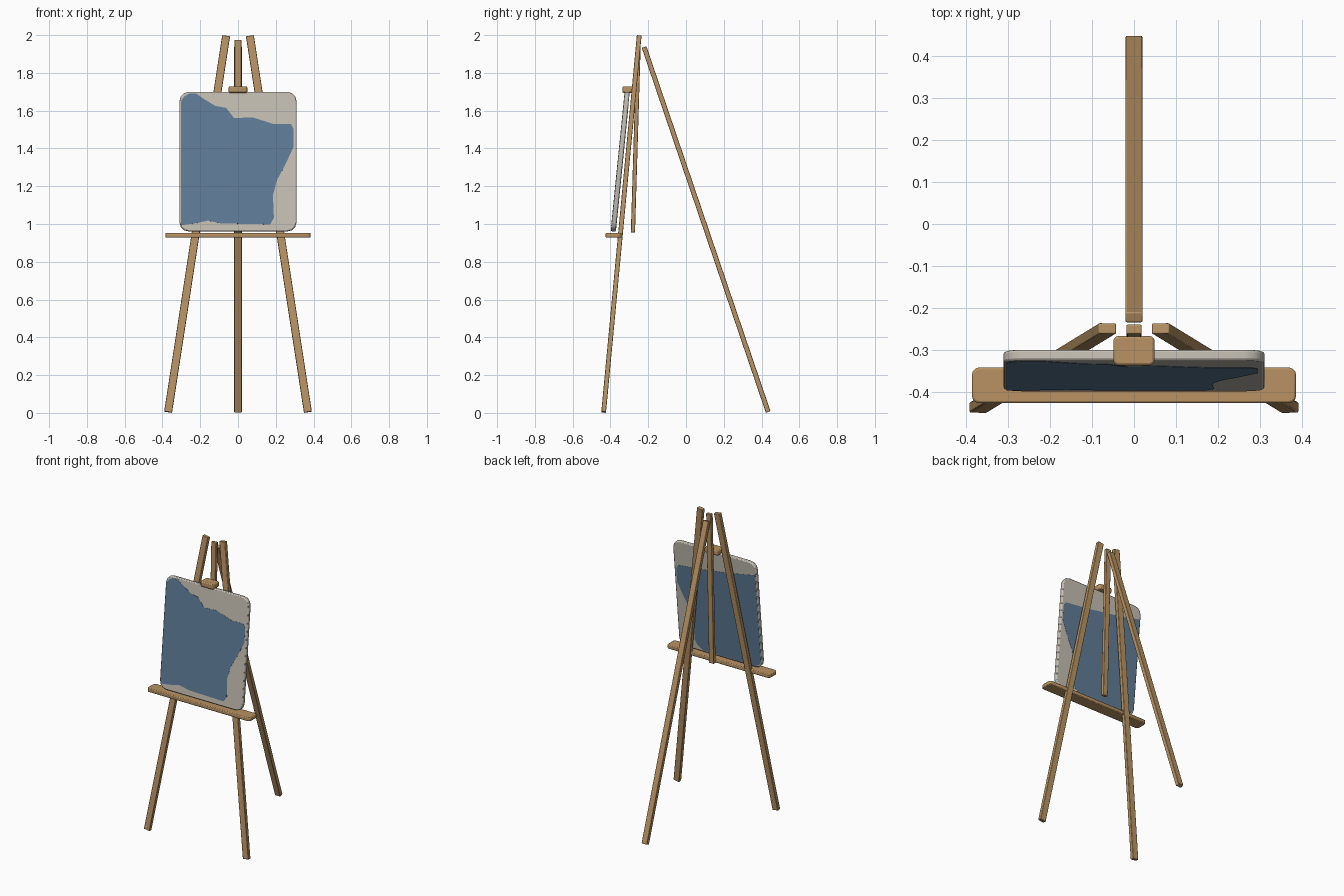
import bpy
import bmesh
from mathutils import Vector, Matrix

if "Cube" in bpy.data.objects:
    bpy.data.objects.remove(bpy.data.objects["Cube"], do_unlink=True)


def make_material(name, color):
    material = bpy.data.materials.new(name)
    material.use_nodes = True
    material.diffuse_color = color
    shader = material.node_tree.nodes["Principled BSDF"]
    shader.inputs["Base Color"].default_value = color
    shader.inputs["Roughness"].default_value = 0.8
    return material


wood = make_material("warm wood", (0.48, 0.29, 0.125, 1))
linen = make_material("pale canvas", (0.56, 0.52, 0.45, 1))
paint = make_material("blue paint", (0.115, 0.205, 0.315, 1))


def finish(name, bm, material, matrix, bevel=0.0):
    """Turn a bmesh into a placed object with softened edges."""
    bmesh.ops.recalc_face_normals(bm, faces=bm.faces)
    mesh = bpy.data.meshes.new(name)
    bm.to_mesh(mesh)
    bm.free()
    mesh.materials.append(material)
    obj = bpy.data.objects.new(name, mesh)
    bpy.context.collection.objects.link(obj)
    obj.matrix_world = matrix
    if bevel:
        modifier = obj.modifiers.new("soft edges", "BEVEL")
        modifier.width = bevel
        modifier.segments = 2
        modifier.limit_method = "ANGLE"
        modifier.angle_limit = 0.8
    bpy.ops.object.select_all(action="DESELECT")
    obj.select_set(True)
    bpy.context.view_layer.objects.active = obj
    bpy.ops.object.shade_smooth_by_angle(angle=0.6)
    return obj


def bar(name, start, end, width, depth):
    """Rectangular stick between two points, its width kept along x."""
    start, end = Vector(start), Vector(end)
    along = (end - start).normalized()
    side = (Vector((1, 0, 0)) - along * along.x).normalized()
    turn = Matrix((side, along.cross(side), along)).transposed().to_4x4()
    bm = bmesh.new()
    bmesh.ops.create_cube(bm, size=1)
    bmesh.ops.scale(bm, vec=(width, depth, (end - start).length), verts=bm.verts)
    place = Matrix.Translation((start + end) / 2) @ turn
    return finish(name, bm, wood, place, 0.003)


def rounded_slab(name, size, thin_axis, radius, material, matrix, bevel):
    """Box whose four edges along its thin axis are rounded."""
    bm = bmesh.new()
    bmesh.ops.create_cube(bm, size=1)
    bmesh.ops.scale(bm, vec=size, verts=bm.verts)
    corners = [e for e in bm.edges
               if abs((e.verts[0].co - e.verts[1].co)[thin_axis]) > 0.001]
    bmesh.ops.bevel(bm, geom=corners, offset=radius, segments=3,
                    profile=0.5, affect="EDGES")
    return finish(name, bm, material, matrix, bevel)


def paint_plate(name, outline, y, matrix):
    """Very thin painted patch lying on one face of the canvas."""
    bm = bmesh.new()
    face = bm.faces.new([bm.verts.new((x, y - 0.001, z - MIDDLE)) for x, z in outline])
    extruded = bmesh.ops.extrude_face_region(bm, geom=[face])["geom"]
    moved = [v for v in extruded if isinstance(v, bmesh.types.BMVert)]
    bmesh.ops.translate(bm, vec=(0, 0.002, 0), verts=moved)
    bmesh.ops.triangulate(bm, faces=[f for f in bm.faces if len(f.verts) > 4])
    return finish(name, bm, paint, matrix)


# Legs and centre post
for side, label in ((1, "left"), (-1, "right")):
    bar("front_leg_" + label, (side * 0.37, -0.436, 0.004),
        (side * 0.063, -0.248, 1.996), 0.042, 0.025)
bar("rear_leg", (0, 0.435, 0.005), (0, -0.222, 1.937), 0.04, 0.026)
bar("centre_post", (0, -0.281, 0.955), (0, -0.25, 1.975), 0.036, 0.022)

# Shelf and top clamp
rounded_slab("shelf", (0.77, 0.085, 0.025), 2, 0.018, wood,
             Matrix.Translation((0, -0.383, 0.94)), 0.005)
rounded_slab("top_clamp", (0.098, 0.07, 0.034), 2, 0.012, wood,
             Matrix.Translation((0, -0.301, 1.711)), 0.006)

# Leaning canvas
MIDDLE = 1.33
THICKNESS = 0.026
lean = Matrix.Translation((0, -0.348, MIDDLE)) @ Matrix.Rotation(-0.1, 4, "X")
rounded_slab("canvas", (0.62, THICKNESS, 0.742), 1, 0.05, linen, lean, 0.006)

# Painted patches, sharing the wavy left-hand edge
wavy_edge = [(0.28, 1.53), (0.295, 1.5), (0.295, 1.41), (0.254, 1.32),
             (0.206, 1.23), (0.185, 1.15), (0.19, 1.03), (0.17, 0.995)]
front_top = [(-0.303, 1.65), (-0.285, 1.675), (-0.26, 1.69), (-0.22, 1.69),
             (-0.185, 1.665), (-0.12, 1.625), (-0.063, 1.615), (-0.02, 1.56),
             (0.075, 1.565), (0.185, 1.53)]
front_bottom = [(-0.09, 1.0), (-0.16, 1.015), (-0.23, 1.0), (-0.303, 0.99)]
back_top = [(-0.303, 1.62), (-0.1, 1.58), (0.1, 1.55)]
back_bottom = [(0.13, 0.97), (-0.26, 0.967), (-0.29, 0.985), (-0.303, 1.01)]
paint_plate("front_paint", front_top + wavy_edge + front_bottom, -THICKNESS / 2, lean)
paint_plate("back_paint", back_top + wavy_edge + back_bottom, THICKNESS / 2, lean)
